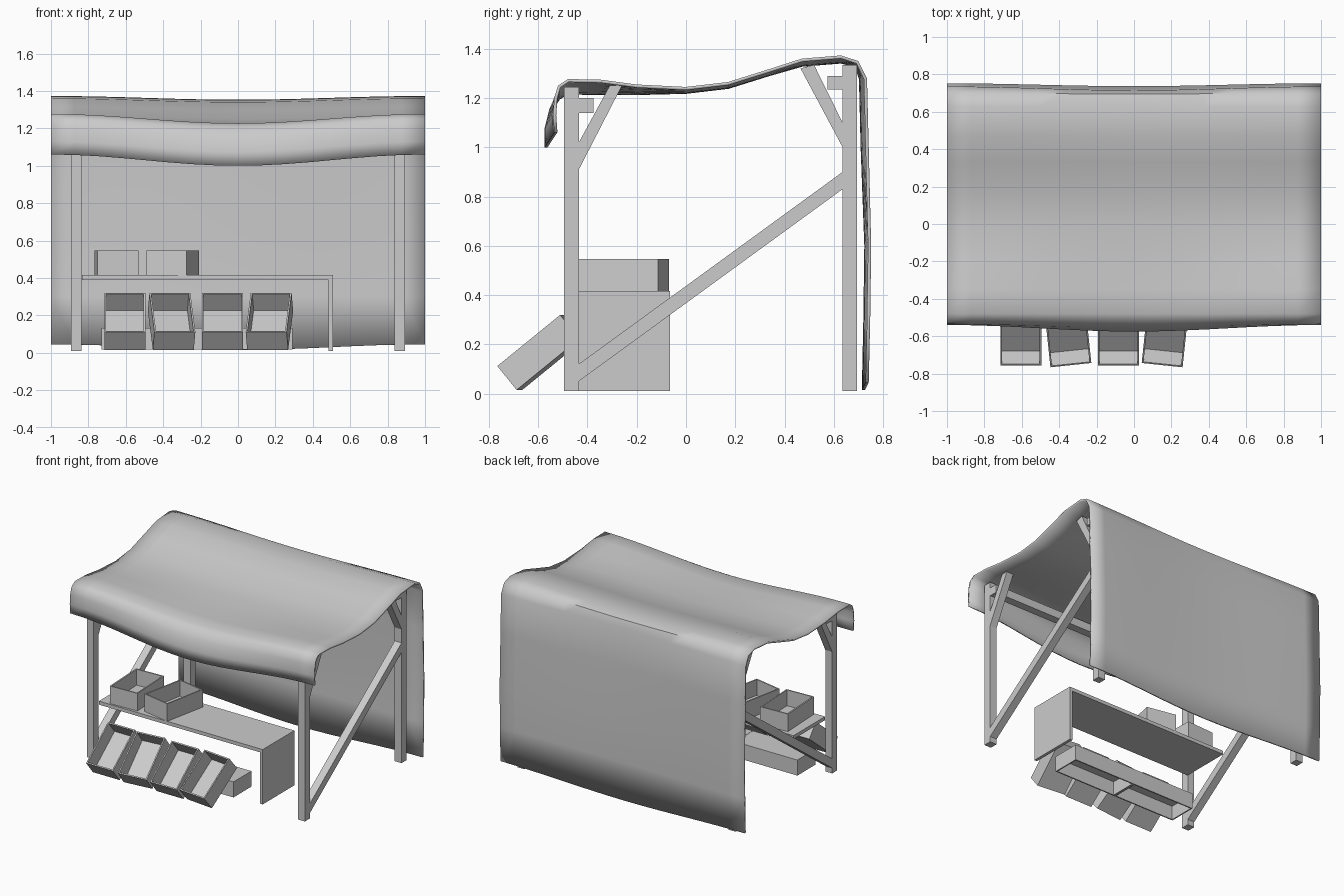
import bpy, bmesh, math
from mathutils import Matrix, Vector

cube = bpy.data.objects.get("Cube")
if cube:
    bpy.data.objects.remove(cube, do_unlink=True)

GREY = (0.6, 0.6, 0.6, 1)
mat = bpy.data.materials.new("plain grey")
mat.use_nodes = True
mat.diffuse_color = GREY
mat.node_tree.nodes["Principled BSDF"].inputs["Base Color"].default_value = GREY


def finish(name, bm):
    bmesh.ops.recalc_face_normals(bm, faces=bm.faces)
    mesh = bpy.data.meshes.new(name)
    bm.to_mesh(mesh)
    bm.free()
    mesh.materials.append(mat)
    obj = bpy.data.objects.new(name, mesh)
    bpy.context.collection.objects.link(obj)
    return obj


def box(name, x, y, z):
    """Box from (low, high) ranges."""
    bm = bmesh.new()
    size = [b - a for a, b in (x, y, z)]
    mid = [(a + b) / 2 for a, b in (x, y, z)]
    bmesh.ops.create_cube(bm, size=1, matrix=Matrix.Translation(mid) @ Matrix.Diagonal((*size, 1)))
    return finish(name, bm)


def brace(name, x, outline):
    """Prism: a y-z outline extruded between two x values."""
    bm = bmesh.new()
    face = bm.faces.new([bm.verts.new((x[0], y, z)) for y, z in outline])
    out = bmesh.ops.extrude_face_region(bm, geom=[face])
    verts = [v for v in out["geom"] if isinstance(v, bmesh.types.BMVert)]
    bmesh.ops.translate(bm, verts=verts, vec=(x[1] - x[0], 0, 0))
    return finish(name, bm)


def crate(name, centre, size, pitch=0, yaw=0):
    """Open-topped box with an inset, pushed-in top."""
    bm = bmesh.new()
    bmesh.ops.create_cube(bm, size=1, matrix=Matrix.Diagonal((*size, 1)))
    top = max(bm.faces, key=lambda f: f.calc_center_median().z)
    wall = 0.013
    bmesh.ops.inset_region(bm, faces=[top], thickness=wall)
    out = bmesh.ops.extrude_face_region(bm, geom=[top])
    bmesh.ops.delete(bm, geom=[top], context="FACES_ONLY") if top.is_valid else None
    verts = [v for v in out["geom"] if isinstance(v, bmesh.types.BMVert)]
    bmesh.ops.translate(bm, verts=verts, vec=(0, 0, wall - size[2]))
    obj = finish(name, bm)
    turn = Matrix.Rotation(math.radians(yaw), 4, "Z") @ Matrix.Rotation(math.radians(pitch), 4, "X")
    obj.matrix_world = Matrix.Translation(centre) @ turn
    return obj


# Timber frame, the same on both sides
for side, x in (("left", (0.838, 0.894)), ("right", (-0.892, -0.836))):
    box(side + "_front_post", x, (-0.495, -0.435), (0.01, 1.245))
    box(side + "_back_post", x, (0.636, 0.695), (0.01, 1.335))
    brace(side + "_front_brace", x, [(-0.435, 0.91), (-0.435, 1.02), (-0.31, 1.25), (-0.26, 1.25)])
    brace(side + "_back_brace", x, [(0.636, 1.0), (0.636, 1.1), (0.52, 1.335), (0.465, 1.32)])
    brace(side + "_long_brace", x, [(-0.435, 0.05), (-0.435, 0.12), (0.636, 0.9), (0.636, 0.83)])
box("front_beam", (-0.892, 0.894), (-0.435, -0.375), (1.14, 1.2))
box("back_beam", (-0.892, 0.894), (0.575, 0.636), (1.235, 1.29))

# Counter with one end panel
box("counter_top", (-0.835, 0.507), (-0.435, -0.065), (0.39, 0.416))
box("counter_end_panel", (0.485, 0.507), (-0.435, -0.065), (0.01, 0.39))

# Crates on the counter
SIZE = (0.22, 0.33, 0.13)
crate("counter_crate_1", (-0.65, -0.255, 0.481), SIZE, yaw=2.6)
crate("counter_crate_2", (-0.35, -0.253, 0.481), SIZE, yaw=-11.4)

# Display crates leaning on two upturned long crates
for i, (x, yaw) in enumerate([(-0.605, 0), (-0.355, 6), (-0.083, 0), (0.168, -6)]):
    crate(f"leaning_crate_{i + 1}", (x, -0.588, 0.167), (0.22, 0.33, 0.125), 39, yaw)
for i, x in enumerate([-0.475, 0.037]):
    crate(f"support_crate_{i + 1}", (x, -0.365, 0.075), (0.51, 0.21, 0.115), 180)

# Sagging cloth: profile (y, z) at the ends, with the (y, z) shift at mid-span
PROFILE = [
    ((-0.535, 1.06), (-0.04, -0.06)),
    ((-0.54, 1.13), (-0.035, -0.055)),
    ((-0.535, 1.2), (-0.02, -0.045)),
    ((-0.52, 1.25), (0, -0.045)),
    ((-0.48, 1.277), (0, -0.05)),
    ((-0.35, 1.275), (0, -0.05)),
    ((-0.2, 1.255), (0, -0.03)),
    ((0, 1.245), (0, -0.015)),
    ((0.17, 1.265), (0, -0.015)),
    ((0.33, 1.315), (0, -0.015)),
    ((0.47, 1.36), (0, -0.02)),
    ((0.63, 1.373), (0, -0.02)),
    ((0.7, 1.35), (-0.005, -0.015)),
    ((0.735, 1.28), (-0.02, 0)),
    ((0.742, 1), (-0.02, 0)),
    ((0.752, 0.6), (-0.015, 0)),
    ((0.748, 0.3), (-0.015, 0)),
    ((0.742, 0.045), (-0.015, -0.03)),
]
COLS = 16
bm = bmesh.new()
rows = []
for c in range(COLS + 1):
    x = 2 * c / COLS - 1
    sag = (1 + math.cos(math.pi * x)) / 2
    rows.append([bm.verts.new((x, *(Vector(p) + sag * Vector(d)))) for p, d in PROFILE])
for a, b in zip(rows, rows[1:]):
    for j in range(len(PROFILE) - 1):
        bm.faces.new((a[j], b[j], b[j + 1], a[j + 1]))
cloth = finish("cloth_canopy", bm)
# Keep the outer side facing up, then thicken inward
if sum(p.normal.z * p.area for p in cloth.data.polygons) < 0:
    cloth.data.flip_normals()
solid = cloth.modifiers.new("thickness", "SOLIDIFY")
solid.thickness = 0.013
solid.offset = -1
bpy.context.view_layer.objects.active = cloth
cloth.select_set(True)
bpy.ops.object.shade_smooth_by_angle(angle=math.radians(50))
